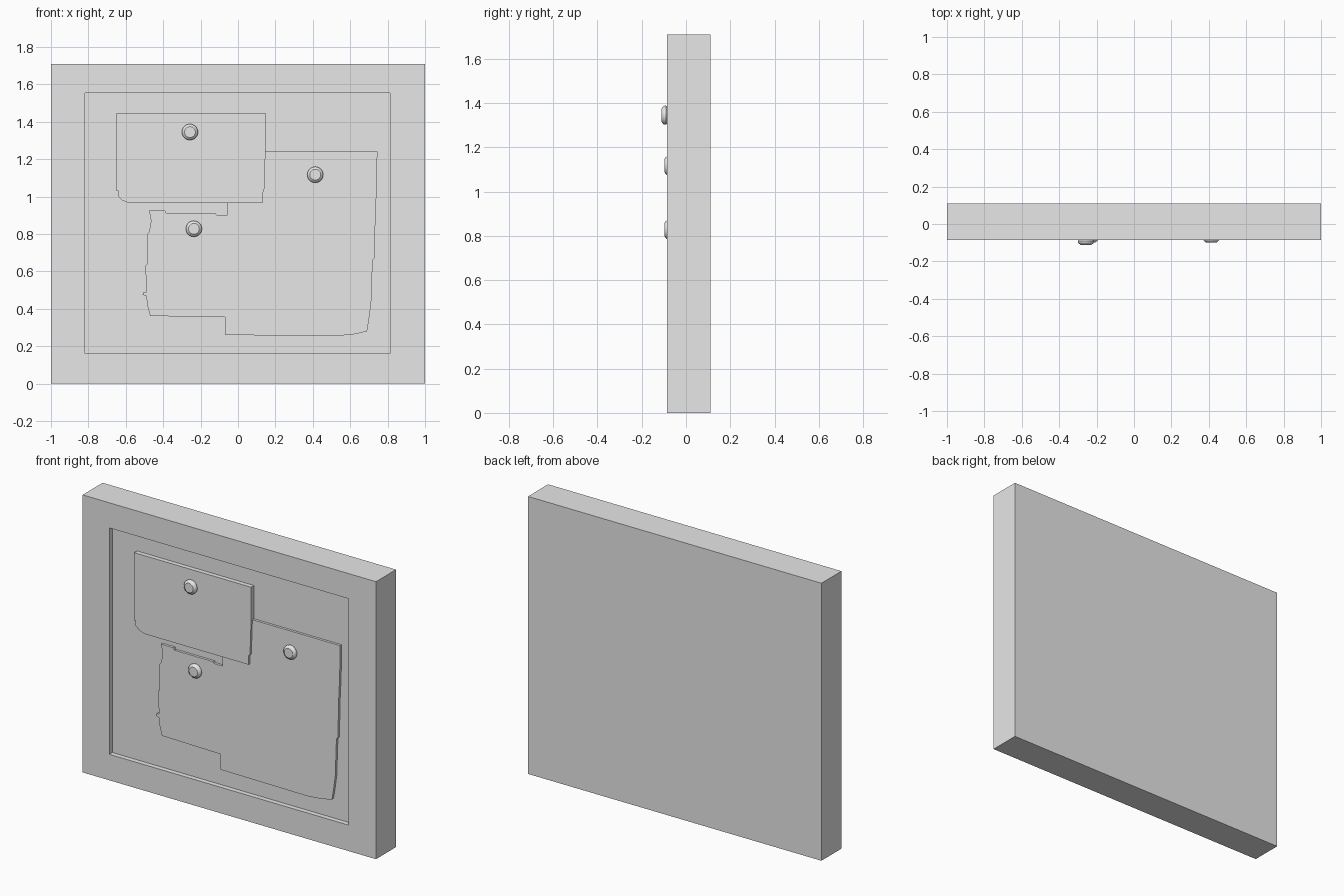
import bpy
import bmesh
import math
from mathutils import Vector, Matrix

default_cube = bpy.data.objects.get("Cube")
if default_cube:
    bpy.data.objects.remove(default_cube, do_unlink=True)

# Shared colour
grey = bpy.data.materials.new("plain grey")
grey.use_nodes = True
grey.diffuse_color = (0.8, 0.8, 0.8, 1)
shader = next(n for n in grey.node_tree.nodes if n.type == "BSDF_PRINCIPLED")
shader.inputs["Base Color"].default_value = grey.diffuse_color

# Depths along y
BACK, FRONT, RECESS = 0.11, -0.085, -0.055
LOWER_SHEET, UPPER_SHEET = -0.07, -0.083


def add_object(name, bm):
    bmesh.ops.recalc_face_normals(bm, faces=bm.faces[:])
    mesh = bpy.data.meshes.new(name)
    bm.to_mesh(mesh)
    bm.free()
    mesh.materials.append(grey)
    obj = bpy.data.objects.new(name, mesh)
    bpy.context.collection.objects.link(obj)
    return obj


def add_board(name, height):
    """Solid slab whose front face is inset and pushed back."""
    bm = bmesh.new()
    size = Matrix.Diagonal((2, BACK - FRONT, height, 1))
    place = Matrix.Translation((0, (BACK + FRONT) / 2, height / 2))
    bmesh.ops.create_cube(bm, size=1, matrix=place @ size)
    face = min(bm.faces, key=lambda f: f.calc_center_median().y)
    bmesh.ops.inset_individual(bm, faces=[face], thickness=0.1)
    for v in face.verts:
        v.co.x = 0.812 if v.co.x > 0 else -0.818
        v.co.z = 1.555 if v.co.z > height / 2 else 0.16
    panel = bmesh.ops.extrude_discrete_faces(bm, faces=[face])["faces"][0]
    bmesh.ops.translate(bm, verts=panel.verts[:], vec=(0, RECESS - FRONT, 0))
    return add_object(name, bm)


def add_sheet(name, outline, front):
    """Thin sheet raised from the recessed panel."""
    bm = bmesh.new()
    face = bm.faces.new([bm.verts.new((x, front, z)) for x, z in outline])
    result = bmesh.ops.extrude_face_region(bm, geom=[face])["geom"]
    moved = [g for g in result if isinstance(g, bmesh.types.BMVert)]
    bmesh.ops.translate(bm, verts=moved, vec=(0, RECESS - front, 0))
    return add_object(name, bm)


def add_pin(name, x, z, surface):
    """Round pin head turned from a short profile of radius and height."""
    profile = [(0, 0), (0.036, 0), (0.043, 0.007), (0.043, 0.015),
               (0.039, 0.021), (0.029, 0.028), (0, 0.028)]
    bm = bmesh.new()
    verts = [bm.verts.new((r, -h, 0)) for r, h in profile]
    edges = [bm.edges.new(pair) for pair in zip(verts, verts[1:])]
    bmesh.ops.spin(bm, geom=verts + edges, cent=(0, 0, 0), axis=(0, 1, 0),
                   angle=math.tau, steps=28)
    bmesh.ops.remove_doubles(bm, verts=bm.verts[:], dist=0.0005)
    bmesh.ops.translate(bm, verts=bm.verts[:], vec=Vector((x, surface, z)))
    pin = add_object(name, bm)
    bpy.ops.object.select_all(action="DESELECT")
    pin.select_set(True)
    bpy.context.view_layer.objects.active = pin
    bpy.ops.object.shade_smooth_by_angle(angle=math.radians(35))


# Frame and recessed panel
add_board("board_frame", 1.71)

# Upper sheet with a worn lower left corner
add_sheet("upper_sheet", [
    (-0.65, 1.447), (0.147, 1.447), (0.147, 1.24), (0.14, 1.03),
    (0.13, 1.02), (0.13, 0.965), (-0.58, 0.965), (-0.62, 0.98),
    (-0.64, 1), (-0.64, 1.03), (-0.65, 1.03)], UPPER_SHEET)

# Lower sheet with ragged edges, running behind the upper sheet
add_sheet("lower_sheet", [
    (-0.055, 1.242), (0.745, 1.242), (0.742, 1.05), (0.735, 0.9),
    (0.73, 0.67), (0.72, 0.66), (0.712, 0.43), (0.7, 0.34),
    (0.69, 0.28), (0.63, 0.265), (0.53, 0.255), (-0.07, 0.26),
    (-0.07, 0.355), (-0.47, 0.362), (-0.485, 0.42), (-0.49, 0.467),
    (-0.51, 0.475), (-0.505, 0.49), (-0.49, 0.49), (-0.495, 0.63),
    (-0.485, 0.64), (-0.485, 0.8), (-0.475, 0.81), (-0.465, 0.87),
    (-0.475, 0.925), (-0.39, 0.925), (-0.385, 0.912), (-0.12, 0.912),
    (-0.115, 0.902), (-0.055, 0.902)], LOWER_SHEET)

# Pins
add_pin("upper_pin", -0.257, 1.345, UPPER_SHEET)
add_pin("left_pin", 0.413, 1.117, LOWER_SHEET)
add_pin("right_pin", -0.236, 0.828, LOWER_SHEET)
